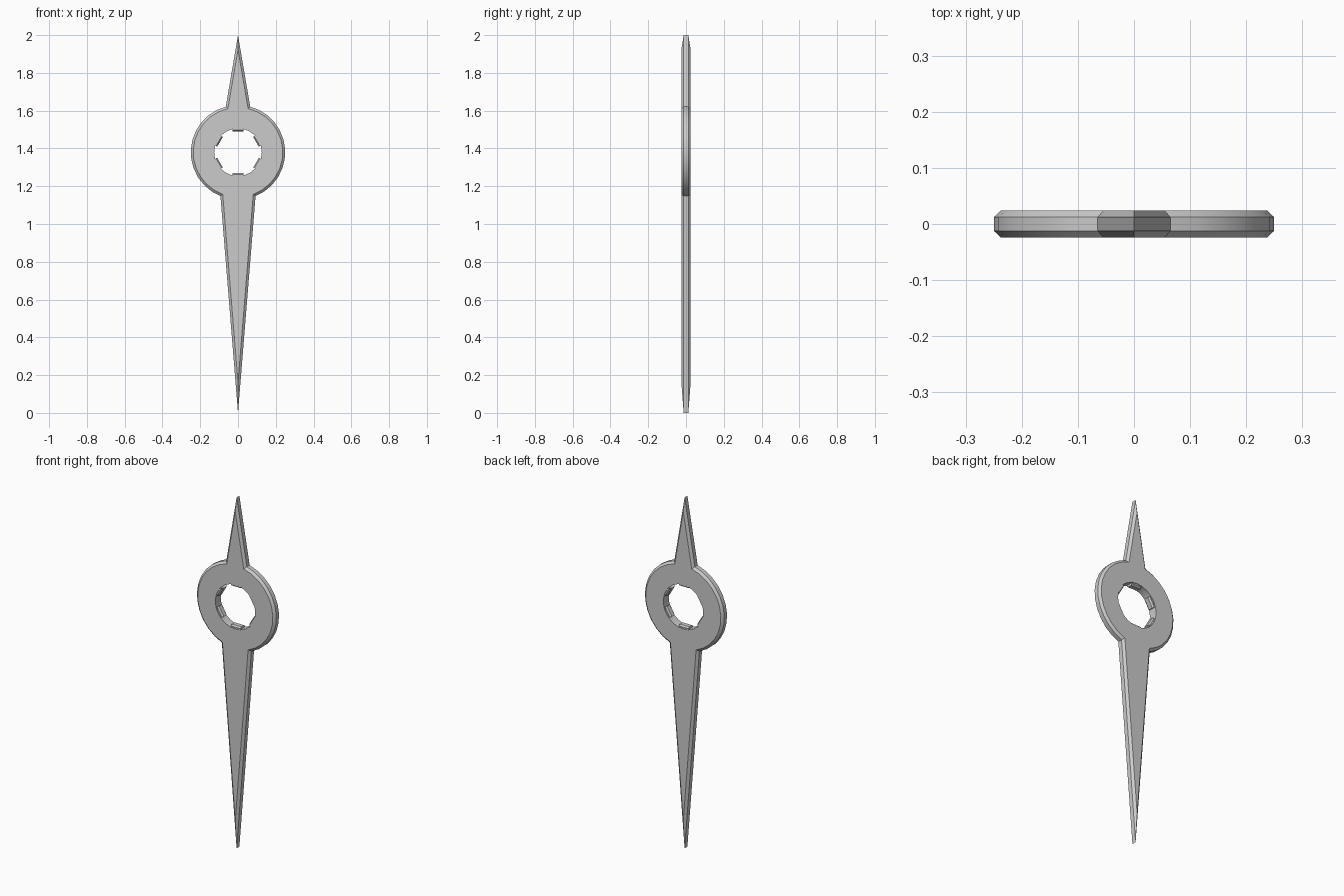
import bpy, bmesh
from math import sin, cos, tan, atan, atan2, sqrt, pi, radians

if "Cube" in bpy.data.objects:
    bpy.data.objects.remove(bpy.data.objects["Cube"])

CZ, R, HOLE = 1.38, 0.25, 0.126      # ring centre height, outer and hole radius
HALF, EDGE, BEV = 0.0245, 0.0125, 0.013  # half thickness, rim half thickness, inset
SEG = 12


def spike_meet(height, slope, d):
    """Distance of the inset tip and angle (from the spike axis) where it meets the ring."""
    a = atan(slope)
    h, r = height - d / sin(a), R - d
    s = h * cos(a) - sqrt(r * r - (h * sin(a)) ** 2)
    return h, atan2(s * sin(a), h - s * cos(a))


def outline(d):
    """Silhouette inset by d: top tip, right arc, bottom tip, left arc."""
    top, a = spike_meet(2 - CZ, 0.065 / 0.38, d)
    bot, b = spike_meet(CZ, 0.093 / 1.148, d)
    angs = [a + (pi - b - a) * i / SEG for i in range(SEG + 1)]
    arc = [((R - d) * sin(t), CZ + (R - d) * cos(t)) for t in angs]
    left = [(-x, z) for x, z in reversed(arc)]
    return [(0, CZ + top)] + arc + [(0, CZ - bot)] + left


def add_loop(bm, pts, y):
    return [bm.verts.new((x, y, z)) for x, z in pts]


def bridge(bm, p, q):
    n = len(p)
    for i in range(n):
        bm.faces.new((p[i], p[(i + 1) % n], q[(i + 1) % n], q[i]))


def edges_of(bm, loop):
    return [bm.edges.get((loop[i - 1], loop[i])) for i in range(len(loop))]


def finish(bm, name):
    bmesh.ops.recalc_face_normals(bm, faces=bm.faces[:])
    me = bpy.data.meshes.new(name)
    bm.to_mesh(me)
    bm.free()
    ob = bpy.data.objects.new(name, me)
    bpy.context.collection.objects.link(ob)
    return ob


# Needle body: bevelled silhouette with a round hole
bm = bmesh.new()
outer = [add_loop(bm, outline(d), y) for d, y in
         ((BEV, -HALF), (0, -EDGE), (0, EDGE), (BEV, HALF))]
for p, q in zip(outer, outer[1:]):
    bridge(bm, p, q)
circle = [(HOLE * sin(2 * pi * i / 24), CZ + HOLE * cos(2 * pi * i / 24)) for i in range(24)]
hole = [add_loop(bm, circle, y) for y in (-HALF, HALF)]
bridge(bm, *hole)
for rim, inner, ny in ((outer[0], hole[0], -1), (outer[3], hole[1], 1)):
    bmesh.ops.triangle_fill(bm, edges=edges_of(bm, rim) + edges_of(bm, inner),
                            use_beauty=True, normal=(0, ny, 0))
body = finish(bm, "needle_body")
bpy.context.view_layer.objects.active = body
body.select_set(True)
bpy.ops.object.shade_smooth_by_angle(angle=radians(25))

# Six bevelled tabs around the hole
bm = bmesh.new()
for k in range(6):
    t = k * pi / 3
    loops = []
    for r, y in ((0.128, 0.021), (0.117, 0.021), (0.110, 0.0125)):
        loops.append([bm.verts.new((u * cos(t) + r * sin(t), v, CZ - u * sin(t) + r * cos(t)))
                      for u, v in ((-0.03, -y), (0.03, -y), (0.03, y), (-0.03, y))])
    bridge(bm, loops[0], loops[1])
    bridge(bm, loops[1], loops[2])
    bm.faces.new(loops[0])
    bm.faces.new(loops[2])
finish(bm, "hole_tabs")
